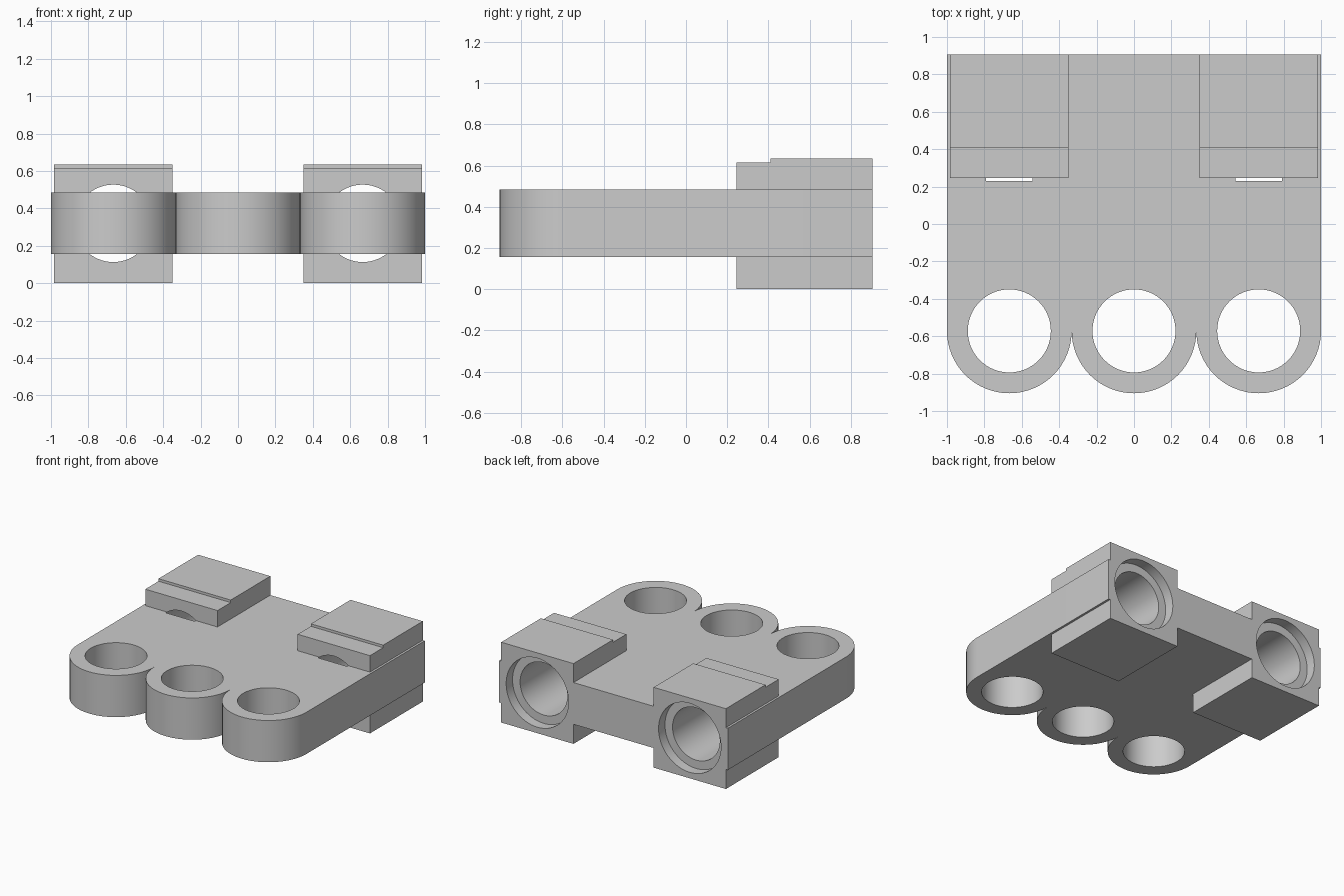
import bpy
import bmesh
from math import cos, sin, pi, radians
from mathutils import Matrix, Vector

cube = bpy.data.objects.get("Cube")
if cube:
    bpy.data.objects.remove(cube, do_unlink=True)

grey = bpy.data.materials.new("light grey")
grey.use_nodes = True
colour = (0.6, 0.6, 0.6, 1)
grey.diffuse_color = colour
grey.node_tree.nodes["Principled BSDF"].inputs["Base Color"].default_value = colour

BACK = 0.905
LOBE_R = 1 / 3
LOBE_Y = LOBE_R - BACK
LOBES = (-2 * LOBE_R, 0, 2 * LOBE_R)
SOCKETS = (-2 * LOBE_R, 2 * LOBE_R)
MID_Z = 0.32


def finish(name, bm):
    bmesh.ops.recalc_face_normals(bm, faces=bm.faces)
    mesh = bpy.data.meshes.new(name)
    bm.to_mesh(mesh)
    bm.free()
    mesh.materials.append(grey)
    obj = bpy.data.objects.new(name, mesh)
    bpy.context.collection.objects.link(obj)
    return obj


def prism(name, outline, offset):
    """Extrude a flat outline of 3D points along an offset."""
    bm = bmesh.new()
    face = bm.faces.new([bm.verts.new(p) for p in outline])
    side = bmesh.ops.extrude_face_region(bm, geom=[face])["geom"]
    verts = [v for v in side if isinstance(v, bmesh.types.BMVert)]
    bmesh.ops.translate(bm, verts=verts, vec=offset)
    return finish(name, bm)


def cylinder(name, radius, start, end):
    """Round cutter between two points."""
    start, end = Vector(start), Vector(end)
    axis = end - start
    turn = axis.to_track_quat("Z", "Y").to_matrix().to_4x4()
    bm = bmesh.new()
    bmesh.ops.create_cone(bm, cap_ends=True, segments=64, radius1=radius,
                          radius2=radius, depth=axis.length,
                          matrix=Matrix.Translation((start + end) / 2) @ turn)
    return finish(name, bm)


def combine(target, helper, operation):
    """Apply an exact boolean and discard the helper."""
    helper.hide_render = True
    mod = target.modifiers.new(helper.name, "BOOLEAN")
    mod.operation = operation
    mod.solver = "EXACT"
    mod.object = helper
    bpy.context.view_layer.objects.active = target
    bpy.ops.object.modifier_apply(modifier=mod.name)
    bpy.data.objects.remove(helper, do_unlink=True)


# Plate with three rounded lobes along the front
bottom, top = 0.155, 0.485
outline = [(1, BACK, bottom), (-1, BACK, bottom), (-1, LOBE_Y, bottom)]
for x in LOBES:
    for i in range(1, 33):
        a = pi + pi * i / 32
        outline.append((x + LOBE_R * cos(a), LOBE_Y + LOBE_R * sin(a), bottom))
plate = prism("bracket_plate", outline, (0, 0, top - bottom))

# Socket blocks with a low step at the front of the top
for x in SOCKETS:
    left = x - 0.316
    profile = [(0.245, 0), (BACK, 0), (BACK, 0.635), (0.41, 0.635),
               (0.41, 0.615), (0.245, 0.615)]
    block = prism("socket_block", [(left, y, z) for y, z in profile], (0.632, 0, 0))
    combine(plate, block, "UNION")

# Upright holes through the lobes
for x in LOBES:
    hole = cylinder("lobe_hole", 0.222, (x, LOBE_Y, -1), (x, LOBE_Y, 1))
    combine(plate, hole, "DIFFERENCE")

# Lengthwise bores with a wider recess at the back
for x in SOCKETS:
    for name, radius, front in (("bore", 0.207, 0.23), ("recess", 0.273, 0.825)):
        cutter = cylinder(name, radius, (x, front, MID_Z), (x, 1.1, MID_Z))
        combine(plate, cutter, "DIFFERENCE")

# Smooth the round walls and keep the edges sharp
bpy.ops.object.select_all(action="DESELECT")
plate.select_set(True)
bpy.context.view_layer.objects.active = plate
bpy.ops.object.shade_smooth_by_angle(angle=radians(30))
